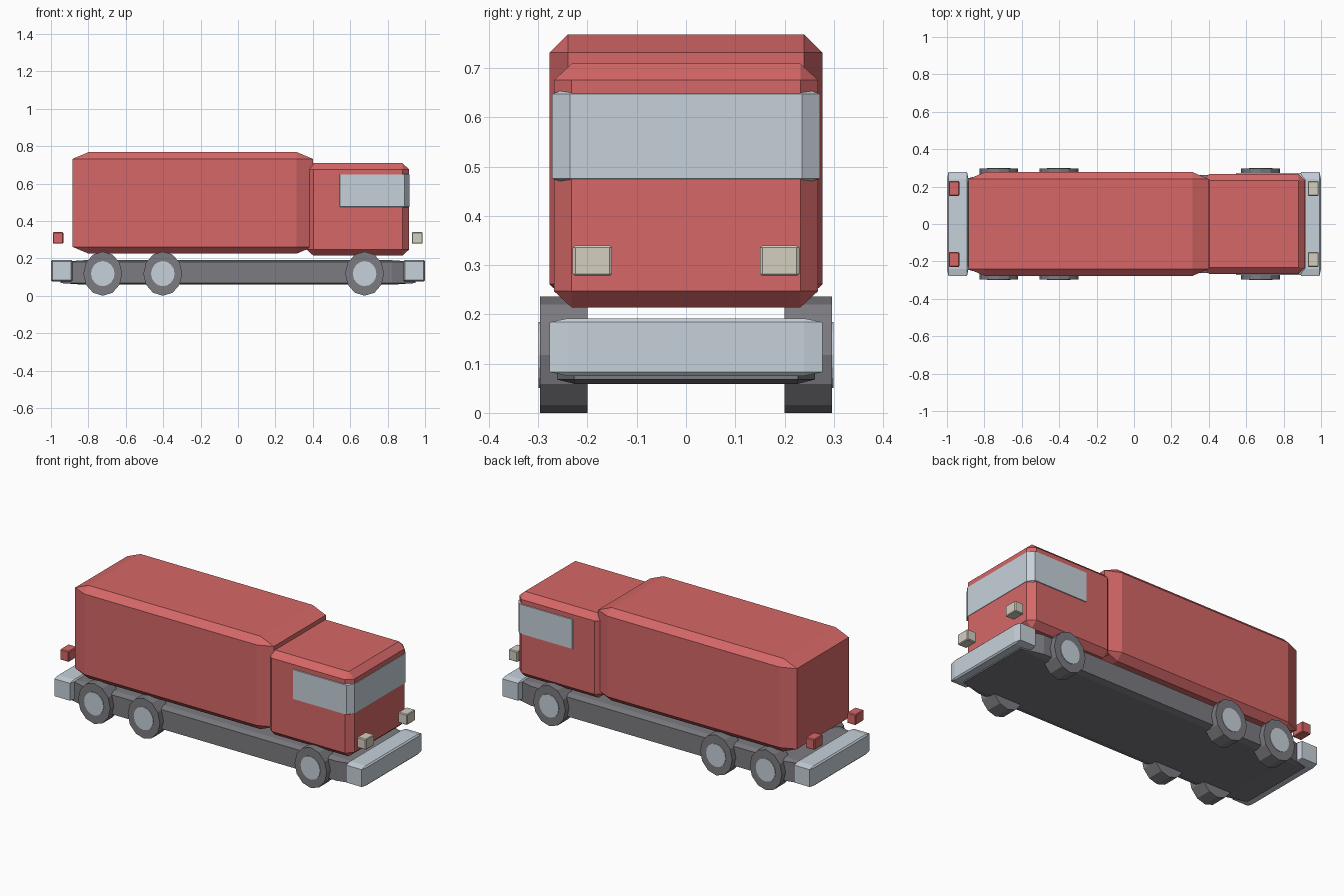
import bpy, bmesh
from math import radians
from mathutils import Matrix

cube = bpy.data.objects.get("Cube")
if cube:
    bpy.data.objects.remove(cube, do_unlink=True)


def material(name, rgb):
    m = bpy.data.materials.new(name)
    m.use_nodes = True
    m.diffuse_color = (*rgb, 1)
    m.node_tree.nodes["Principled BSDF"].inputs["Base Color"].default_value = (*rgb, 1)
    return m


red = material("red paint", (0.67, 0.136, 0.136))
pale = material("pale blue grey", (0.57, 0.64, 0.70))
cream = material("lamp cream", (0.66, 0.62, 0.53))
grey = material("dark grey", (0.2, 0.2, 0.22))


def finish(bm, name, mat):
    mesh = bpy.data.meshes.new(name)
    bm.to_mesh(mesh)
    bm.free()
    mesh.materials.append(mat)
    obj = bpy.data.objects.new(name, mesh)
    bpy.context.collection.objects.link(obj)
    return obj


def block(name, mat, x, y, z):
    """Chamfered unit cube stretched to the given ranges, so chamfers stretch too."""
    bm = bmesh.new()
    bmesh.ops.create_cube(bm, size=1)
    bmesh.ops.bevel(bm, geom=bm.edges[:], offset=0.067, segments=1, affect='EDGES')
    ranges = (x, y, z)
    size = Matrix.Diagonal([b - a for a, b in ranges] + [1])
    middle = Matrix.Translation([(a + b) / 2 for a, b in ranges])
    bm.transform(middle @ size)
    return finish(bm, name, mat)


def disc(name, mat, x, y0, y1, rx, rz, sides):
    """Upright cylinder along y, slightly taller than wide."""
    bm = bmesh.new()
    bmesh.ops.create_cone(bm, cap_ends=True, segments=sides, radius1=1, radius2=1, depth=1)
    bm.transform(Matrix.Translation((x, (y0 + y1) / 2, 0.118))
                 @ Matrix.Diagonal((rx, abs(y1 - y0), rz, 1))
                 @ Matrix.Rotation(radians(90), 4, 'X'))
    return finish(bm, name, mat)


# Body
block("cargo_box", red, (-0.885, 0.4), (-0.277, 0.277), (0.225, 0.768))
block("cab", red, (0.366, 0.915), (-0.268, 0.268), (0.214, 0.709))
block("cab_windows", pale, (0.52, 0.917), (-0.272, 0.272), (0.463, 0.661))

# Undercarriage
block("chassis", grey, (-0.95, 0.95), (-0.262, 0.262), (0.059, 0.19))
block("front_bumper", pale, (0.885, 1.0), (-0.277, 0.277), (0.075, 0.192))
block("rear_bumper", pale, (-1.0, -0.885), (-0.277, 0.277), (0.075, 0.192))

# Lamps and wheels on both sides
for side, s in (("left", 1), ("right", -1)):
    y = sorted((s * 0.15, s * 0.23))
    block(side + "_headlight", cream, (0.93, 0.987), y, (0.278, 0.34))
    block(side + "_tail_light", red, (-0.99, -0.934), y, (0.278, 0.34))
    for place, x in (("rear", -0.723), ("middle", -0.402), ("front", 0.677)):
        disc(f"{side}_{place}_wheel", grey, x, s * 0.2, s * 0.296, 0.104, 0.118, 12)
        disc(f"{side}_{place}_hub", pale, x, s * 0.25, s * 0.299, 0.063, 0.067, 16)
